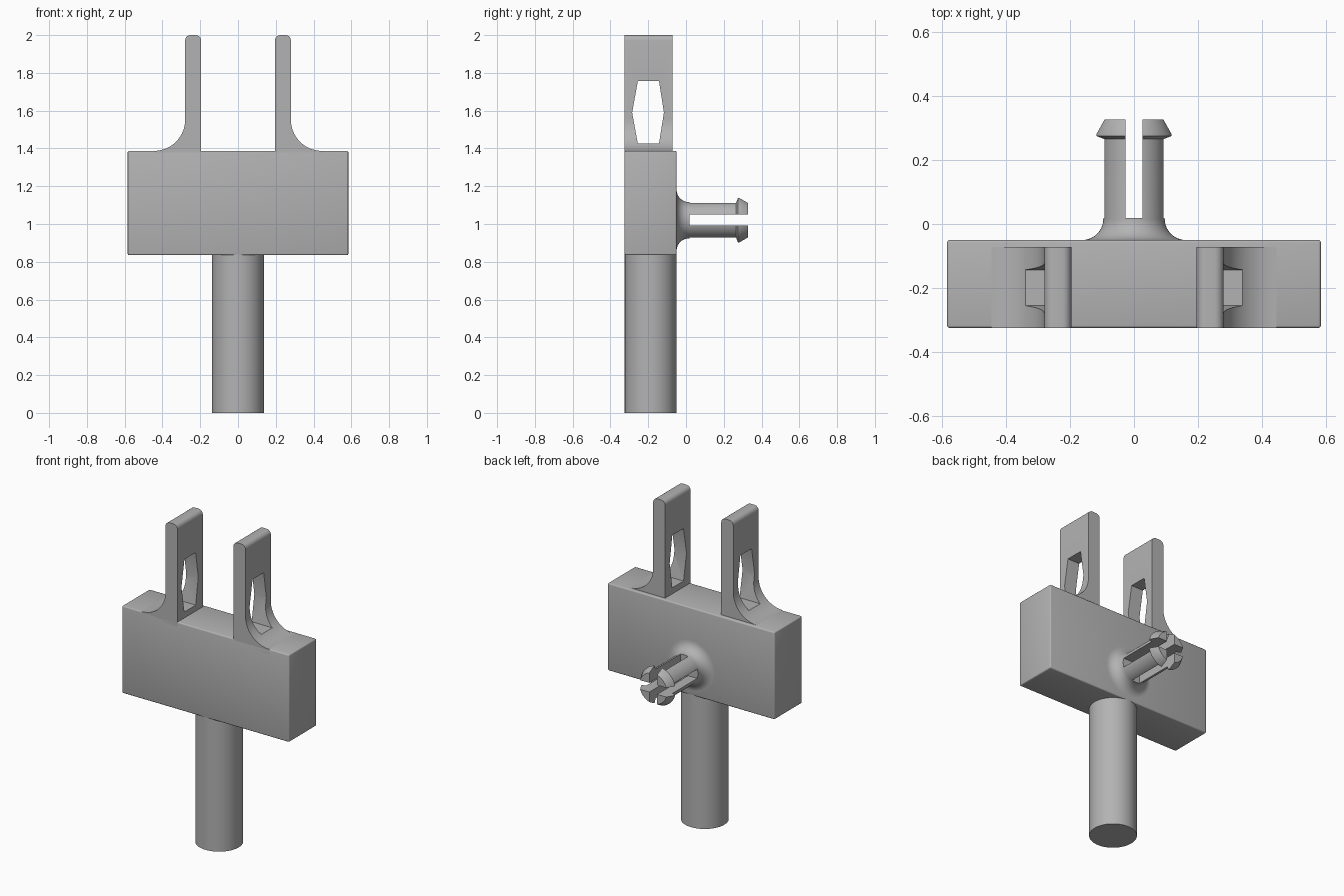
import bpy, bmesh, math
from mathutils import Matrix, Vector

old = bpy.data.objects.get("Cube")
if old:
    bpy.data.objects.remove(old, do_unlink=True)

GREY = (0.45, 0.45, 0.45, 1)
grey = bpy.data.materials.new("plain grey")
grey.use_nodes = True
grey.diffuse_color = GREY
grey.node_tree.nodes["Principled BSDF"].inputs["Base Color"].default_value = GREY


def make(name, bm):
    bmesh.ops.recalc_face_normals(bm, faces=bm.faces)
    mesh = bpy.data.meshes.new(name)
    bm.to_mesh(mesh)
    bm.free()
    mesh.materials.append(grey)
    ob = bpy.data.objects.new(name, mesh)
    bpy.context.collection.objects.link(ob)
    return ob


def box(name, lo, hi):
    lo, hi = Vector(lo), Vector(hi)
    bm = bmesh.new()
    bmesh.ops.create_cube(bm, size=1, matrix=Matrix.Translation((lo + hi) / 2)
                          @ Matrix.Diagonal((*(hi - lo), 1)))
    return make(name, bm)


def prism(name, points, move):
    """Polygon through 3D points, extruded along a vector."""
    bm = bmesh.new()
    face = bm.faces.new([bm.verts.new(p) for p in points])
    new = bmesh.ops.extrude_face_region(bm, geom=[face])["geom"]
    bmesh.ops.translate(bm, vec=move, verts=[v for v in new if isinstance(v, bmesh.types.BMVert)])
    return make(name, bm)


def lathe(name, profile, z, steps=64):
    """Spin (radius, y) points about the y axis at height z."""
    bm = bmesh.new()
    verts = [bm.verts.new((r, y, z)) for r, y in profile]
    edges = [bm.edges.new(pair) for pair in zip(verts, verts[1:])]
    bmesh.ops.spin(bm, geom=verts + edges, cent=(0, 0, z), axis=(0, 1, 0),
                   angle=math.tau, steps=steps)
    bmesh.ops.remove_doubles(bm, verts=bm.verts, dist=0.0001)
    return make(name, bm)


def arc(cx, cy, r, start, end, n):
    angles = [math.radians(start + (end - start) * i / n) for i in range(n + 1)]
    return [(cx + r * math.cos(a), cy + r * math.sin(a)) for a in angles]


def apply_modifiers(ob):
    bpy.context.view_layer.update()
    graph = bpy.context.evaluated_depsgraph_get()
    ob.data = bpy.data.meshes.new_from_object(ob.evaluated_get(graph))
    ob.modifiers.clear()


def cut(ob, cutter):
    mod = ob.modifiers.new("cut", "BOOLEAN")
    mod.operation, mod.solver, mod.object = "DIFFERENCE", "EXACT", cutter
    apply_modifiers(ob)
    bpy.data.objects.remove(cutter, do_unlink=True)


def smooth(ob, angle=30):
    bpy.ops.object.select_all(action="DESELECT")
    ob.select_set(True)
    bpy.context.view_layer.objects.active = ob
    bpy.ops.object.shade_smooth_by_angle(angle=math.radians(angle))


FRONT, BACK, BOTTOM, TOP = -0.325, -0.05, 0.835, 1.387

# Main block with slightly eased edges
block = box("block", (-0.584, FRONT, BOTTOM), (0.584, BACK, TOP))
bevel = block.modifiers.new("bevel", "BEVEL")
bevel.width, bevel.segments = 0.008, 3
apply_modifiers(block)
smooth(block)

# Round stem below the block
bm = bmesh.new()
bmesh.ops.create_cone(bm, cap_ends=True, segments=64, radius1=0.137, radius2=0.137,
                      depth=BOTTOM + 0.02,
                      matrix=Matrix.Translation((0, (FRONT + BACK) / 2, (BOTTOM + 0.02) / 2)))
smooth(make("stem", bm))

# Upright prongs with a flared outer foot and a six-sided window
inner, outer, flare, tip = 0.196, 0.28, 0.165, 0.028
outline = [(inner, TOP - 0.03), (outer + flare, TOP - 0.03)]
outline += arc(outer + flare, TOP + flare, flare, 270, 180, 20)
outline += arc(outer - tip, 2 - tip, tip, 0, 90, 6)
outline += arc(inner + tip, 2 - tip, tip, 90, 180, 6)
window = [(-0.255, 1.425), (-0.143, 1.425), (-0.117, 1.59),
          (-0.143, 1.757), (-0.255, 1.757), (-0.285, 1.59)]
for side, name in ((1, "left_prong"), (-1, "right_prong")):
    prong = prism(name, [(side * x, FRONT, z) for x, z in outline], (0, 0.253, 0))
    cut(prong, prism("window_cutter", [(0, y, z) for y, z in window], (side * 0.7, 0, 0)))
    smooth(prong)

# Split snap peg on the back, with a flared root and a barbed head
PEG_Z, R, fillet = 1.02, 0.096, 0.066
profile = [(0, BACK - 0.02), (R + fillet, BACK - 0.02)]
profile += arc(R + fillet, BACK + fillet, fillet, 270, 180, 12)
profile += [(R, 0.265), (0.121, 0.275), (0.121, 0.281), (0.096, 0.327), (0, 0.327)]
peg = lathe("snap_peg", profile, PEG_Z)
cut(peg, box("slot_cutter", (-0.027, 0.018, PEG_Z - 0.3), (0.027, 0.5, PEG_Z + 0.3)))
cut(peg, box("slot_cutter", (-0.3, 0.018, PEG_Z - 0.029), (0.3, 0.5, PEG_Z + 0.029)))
smooth(peg)
